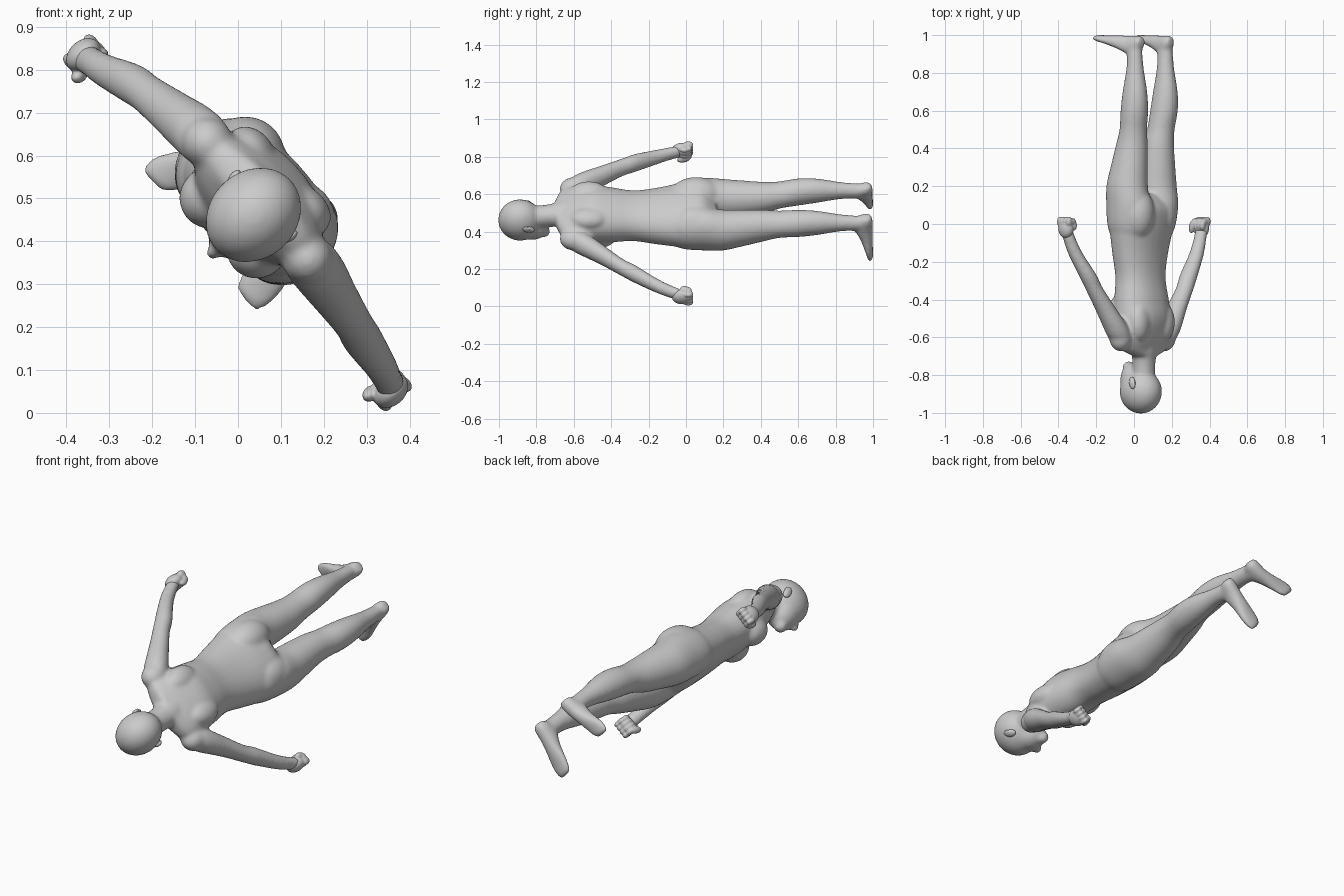
import bpy, bmesh, math
from mathutils import Matrix, Vector

# Body frame: local x = sideways, y = towards the back, z = head to feet
T = math.radians(47)
FRAME = Matrix(((math.cos(T), math.sin(T), 0, 0.04),
                (0, 0, 1, 0),
                (-math.sin(T), math.cos(T), 0, 0.49),
                (0, 0, 0, 1)))
HEAD = 0.018  # the head leans slightly to one side


def smooth_path(sec, n=5):
    """Catmull-Rom interpolation of section tuples."""
    v = [Vector(s) for s in sec]
    out = []
    for i in range(len(v) - 1):
        p0, p1, p2, p3 = v[max(i - 1, 0)], v[i], v[i + 1], v[min(i + 2, len(v) - 1)]
        for k in range(n):
            t = k / n
            out.append(0.5 * (2 * p1 + (p2 - p0) * t + (2 * p0 - 5 * p1 + 4 * p2 - p3) * t * t
                              + (3 * p1 - p0 - 3 * p2 + p3) * t ** 3))
    return out + [v[-1]]


def loft(bm, sec, along_depth=False, power=2.2, n=32):
    """Closed loft; section = (position, centre 1, centre 2, half width 1, half width 2)."""
    rings = []
    for p, c1, c2, a, b in smooth_path(sec):
        ring = []
        for k in range(n):
            t = 2 * math.pi * k / n
            c, s = math.cos(t), math.sin(t)
            e = c1 + a * math.copysign(abs(c) ** (2 / power), c)
            f = c2 + b * math.copysign(abs(s) ** (2 / power), s)
            ring.append(bm.verts.new((e, p, f) if along_depth else (e, f, p)))
        rings.append(ring)
    for r, q in zip(rings, rings[1:]):
        for k in range(n):
            bm.faces.new((r[k], r[(k + 1) % n], q[(k + 1) % n], q[k]))
    bm.faces.new(rings[0])
    bm.faces.new(rings[-1])


def ball(bm, centre, radii, tilt=0):
    m = Matrix.Translation(centre) @ Matrix.Rotation(tilt, 4, 'X') @ Matrix.Diagonal((*radii, 1))
    bmesh.ops.create_uvsphere(bm, u_segments=24, v_segments=16, radius=1, matrix=m)


def finish(bm, name, voxel, smooth):
    """Place the part in the world and blend its shapes into one skin."""
    bmesh.ops.transform(bm, matrix=FRAME, verts=bm.verts)
    bmesh.ops.recalc_face_normals(bm, faces=bm.faces)
    me = bpy.data.meshes.new(name)
    bm.to_mesh(me)
    bm.free()
    ob = bpy.data.objects.new(name, me)
    bpy.context.collection.objects.link(ob)
    re = ob.modifiers.new("blend", 'REMESH')
    re.mode = 'VOXEL'
    re.voxel_size = voxel
    re.use_smooth_shade = True
    sm = ob.modifiers.new("soften", 'SMOOTH')
    sm.factor = 0.5
    sm.iterations = smooth
    for p in me.polygons:
        p.use_smooth = True


body = bmesh.new()
# Torso and neck
loft(body, [(-0.7, 0.005, 0.02, 0.07, 0.05), (-0.668, 0, 0.015, 0.155, 0.058),
            (-0.61, 0, 0.01, 0.185, 0.088), (-0.5, 0, 0.01, 0.172, 0.118),
            (-0.4, 0, 0, 0.162, 0.118), (-0.28, 0, -0.008, 0.15, 0.108),
            (-0.15, 0, -0.01, 0.172, 0.115), (0, 0, 0, 0.2, 0.13),
            (0.09, 0, 0.005, 0.195, 0.125), (0.16, 0, 0.005, 0.13, 0.07)])
loft(body, [(-0.6, 0, 0.02, 0.09, 0.07), (-0.67, 0.005, 0.015, 0.07, 0.064),
            (-0.73, 0.012, 0.005, 0.06, 0.06), (-0.84, HEAD, -0.005, 0.058, 0.062)])
# Head: skull, face, chin, nose, lips, brow
ball(body, (HEAD, -0.022, -0.887), (0.103, 0.12, 0.117))
ball(body, (HEAD, -0.068, -0.825), (0.076, 0.076, 0.092))
ball(body, (HEAD, -0.11, -0.757), (0.036, 0.032, 0.03))
ball(body, (HEAD, -0.142, -0.835), (0.018, 0.027, 0.032), 0.3)
ball(body, (HEAD, -0.122, -0.79), (0.034, 0.02, 0.022))
ball(body, (HEAD, -0.108, -0.885), (0.065, 0.033, 0.024))

for s in (-1, 1):
    # Breast, shoulder blade and buttock
    ball(body, (s * 0.08, -0.07, -0.46), (0.072, 0.072, 0.09))
    ball(body, (s * 0.095, 0.075, -0.52), (0.065, 0.05, 0.1))
    ball(body, (s * 0.095, 0.045 - 0.008 * s, 0.055), (0.095, 0.098, 0.14))
    # Leg
    loft(body, [(-0.14, s * 0.095, -0.005, 0.045, 0.06), (-0.06, s * 0.1, -0.003, 0.085, 0.1),
                (0, s * 0.105, 0, 0.1, 0.118), (0.1, s * 0.11, 0.005, 0.104, 0.125),
                (0.2, s * 0.112, 0, 0.104, 0.115), (0.3, s * 0.107, 0.01, 0.095, 0.102),
                (0.42, s * 0.102, 0.025, 0.082, 0.086), (0.5, s * 0.107, 0.04, 0.073, 0.073),
                (0.6, s * 0.115, 0.055, 0.071, 0.075), (0.7, s * 0.118, 0.062, 0.062, 0.068),
                (0.82, s * 0.118, 0.063, 0.045, 0.048), (0.9, s * 0.118, 0.06, 0.039, 0.044),
                (0.965, s * 0.118, 0.055, 0.036, 0.045)], power=2)
    # Foot, the upper one turned further out
    w, k = (0.035, 1) if s > 0 else (0.085, 0.83)
    loft(body, [(0.11, s * 0.115, 0.965, 0.024, 0.022), (0.085, s * 0.115, 0.955, 0.037, 0.043),
                (0.03, s * (0.118 + 0.1 * w), 0.948, 0.04, 0.05),
                (-0.03 * k, s * (0.118 + 0.4 * w), 0.963, 0.043, 0.036),
                (-0.1 * k, s * (0.118 + 0.75 * w), 0.976, 0.051, 0.023),
                (-0.145 * k, s * (0.118 + 0.9 * w), 0.983, 0.047, 0.018),
                (-0.172 * k, s * (0.118 + w), 0.985, 0.032, 0.014)], along_depth=True)
    # Shoulder and arm
    r = 0.007 - 0.007 * s
    ball(body, (s * 0.178, r, -0.6), (0.062, 0.06, 0.075))
    d = 0.022 if s > 0 else -0.01
    loft(body, [(-0.655, s * 0.155, r, 0.035, 0.035), (-0.6, s * 0.185, r, 0.064, 0.06),
                (-0.54, s * 0.218, r - 0.002, 0.07, 0.063),
                (-0.45, s * 0.28, r - 0.012, 0.06, 0.055), (-0.34, s * 0.352 + d / 2, r - 0.025, 0.05, 0.046),
                (-0.27, s * 0.393 + d / 2, r - 0.034, 0.05, 0.047),
                (-0.16, s * 0.452 + d, -0.045, 0.041, 0.039), (-0.08, s * 0.49 + d, -0.055, 0.034, 0.035),
                (-0.03, s * 0.508 + d, -0.06, 0.03, 0.036)], power=2)
finish(body, "body", 0.008, 16)

for s, side in ((-1, "left"), (1, "right")):
    d, e = (0.022, -0.012) if s > 0 else (-0.01, -0.002)
    # Closed hand with curled fingers and thumb
    hand = bmesh.new()
    ball(hand, (s * 0.515 + d, -0.056 + e, -0.022), (0.034, 0.046, 0.054))
    for i in range(4):
        b = -0.088 + 0.022 * i + e
        ball(hand, (s * 0.525 + d, b, 0.012), (0.021, 0.0145, 0.027))
        ball(hand, (s * 0.502 + d, b, 0.012), (0.024, 0.0145, 0.02))
        ball(hand, (s * 0.488 + d, b, -0.008), (0.017, 0.014, 0.026))
    ball(hand, (s * 0.487 + d, -0.095 + e, -0.012), (0.017, 0.019, 0.038), -0.3)
    finish(hand, side + "_hand", 0.004, 8)
    # Ear
    ear = bmesh.new()
    ball(ear, (s * 0.09 + HEAD, 0.0, -0.842), (0.013, 0.02, 0.034), 0.2)
    ball(ear, (s * 0.097 + HEAD, 0.008, -0.85), (0.009, 0.018, 0.024), 0.2)
    finish(ear, side + "_ear", 0.003, 4)
